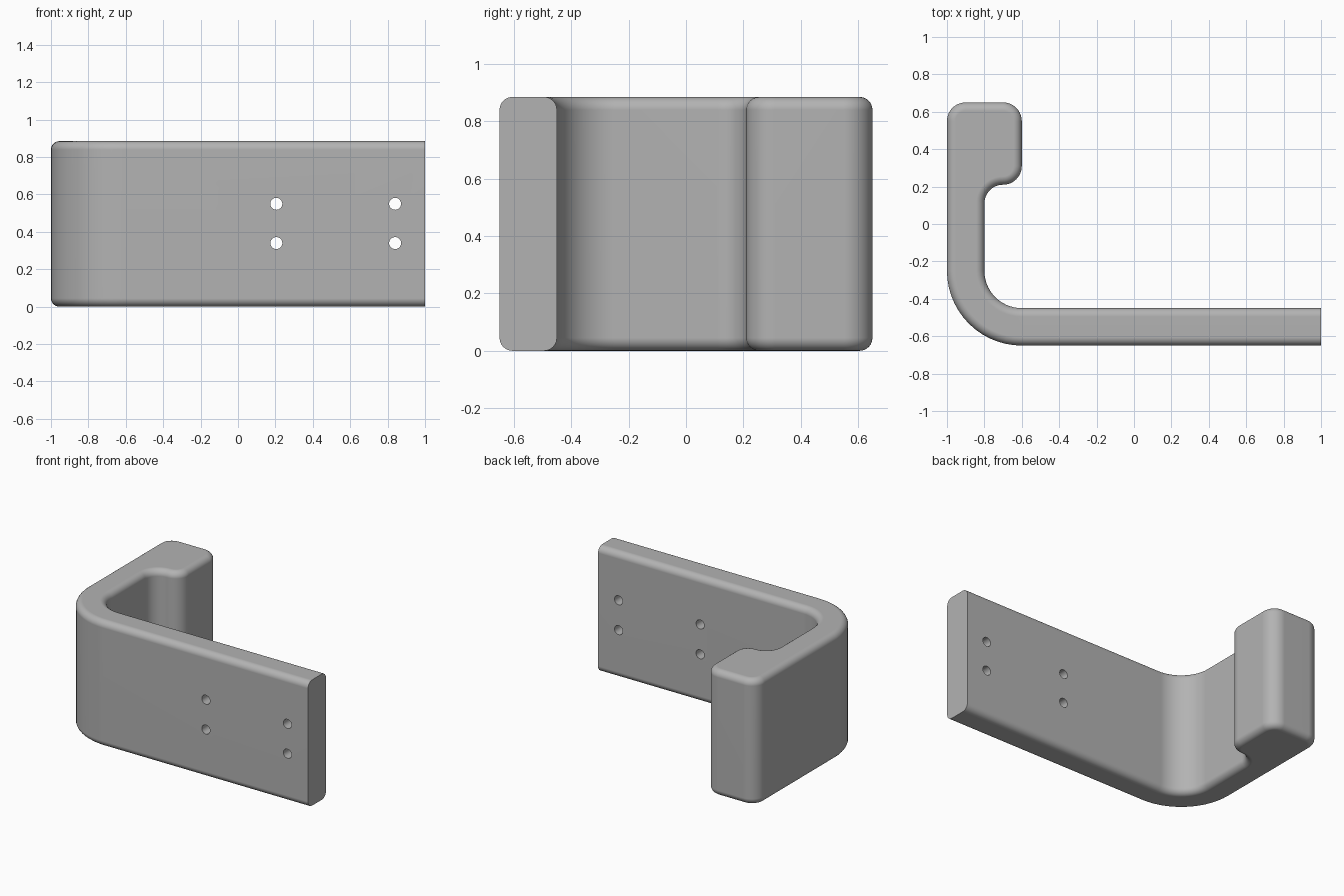
import bpy
import bmesh
from math import sin, cos, pi, radians
from mathutils import Vector

if "Cube" in bpy.data.objects:
    bpy.data.objects.remove(bpy.data.objects["Cube"], do_unlink=True)

HEIGHT, RIM, ARC_STEPS, RIM_STEPS = 0.885, 0.045, 14, 6

# Hook outline, counter-clockwise: corner x, corner y, fillet radius
CORNERS = [
    (1, -0.65, 0), (1, -0.45, 0), (-0.8, -0.45, 0.2), (-0.8, 0.21, 0.1),
    (-0.6, 0.21, 0.1), (-0.6, 0.65, 0.1), (-1, 0.65, 0.1), (-1, -0.65, 0.4),
]

grey = bpy.data.materials.new("grey")
grey.use_nodes = True
colour = (0.45, 0.45, 0.45, 1)
grey.diffuse_color = colour
grey.node_tree.nodes["Principled BSDF"].inputs["Base Color"].default_value = colour


def outline(inset):
    """Filleted outline moved inwards, leaving the cut arm end in place."""
    points = []
    for i, (x, y, radius) in enumerate(CORNERS):
        p = Vector((x, y))
        before = (p - Vector(CORNERS[i - 1][:2])).normalized()
        after = (Vector(CORNERS[(i + 1) % len(CORNERS)][:2]) - p).normalized()
        turn = before.cross(after)
        for d in (before, after):
            inward = Vector((-d.y, d.x))
            if inward.x > -0.5 or x < 1:
                p += inward * inset
        r = radius - inset * turn if radius else 0
        if r <= 0:
            points.append(p)
            continue
        centre = p + (after - before) * r
        for k in range(ARC_STEPS + 1):
            a = k / ARC_STEPS * pi / 2
            points.append(centre - after * r * cos(a) + before * r * sin(a))
    return points


# Bracket body: stacked outlines with rounded top and bottom rims
levels = []
for k in range(RIM_STEPS + 1):
    a = k / RIM_STEPS * pi / 2
    levels.append((RIM * (1 - sin(a)), RIM * (1 - cos(a))))
levels += [(inset, HEIGHT - z) for inset, z in reversed(levels)]

bm = bmesh.new()
rings = [[bm.verts.new((p.x, p.y, z)) for p in outline(inset)] for inset, z in levels]
for low, high in zip(rings, rings[1:]):
    for i in range(len(low)):
        j = (i + 1) % len(low)
        bm.faces.new((low[i], low[j], high[j], high[i]))
bm.faces.new(rings[0][::-1])
bm.faces.new(rings[-1])
bmesh.ops.recalc_face_normals(bm, faces=bm.faces)
mesh = bpy.data.meshes.new("hook_bracket")
bm.to_mesh(mesh)
bm.free()
mesh.materials.append(grey)
bracket = bpy.data.objects.new("hook_bracket", mesh)
bpy.context.collection.objects.link(bracket)

# Four screw holes through the arm
for x in (0.205, 0.84):
    for z in (0.34, 0.55):
        bpy.ops.mesh.primitive_cylinder_add(
            vertices=32, radius=0.032, depth=0.5,
            location=(x, -0.55, z), rotation=(pi / 2, 0, 0))
        cutter = bpy.context.object
        cutter.name = "screw_hole_cutter"
        cutter.hide_render = True
        cutter.data.materials.append(grey)
        bpy.context.view_layer.objects.active = bracket
        cut = bracket.modifiers.new("screw_hole", "BOOLEAN")
        cut.operation = "DIFFERENCE"
        cut.solver = "EXACT"
        cut.object = cutter
        bpy.ops.object.modifier_apply(modifier=cut.name)
        bpy.data.objects.remove(cutter, do_unlink=True)

# Smooth fillets with crisp arm end and hole edges
bpy.ops.object.select_all(action="DESELECT")
bracket.select_set(True)
bpy.context.view_layer.objects.active = bracket
bpy.ops.object.shade_smooth_by_angle(angle=radians(30))
weighted = bracket.modifiers.new("flat_face_normals", "WEIGHTED_NORMAL")
weighted.keep_sharp = True
